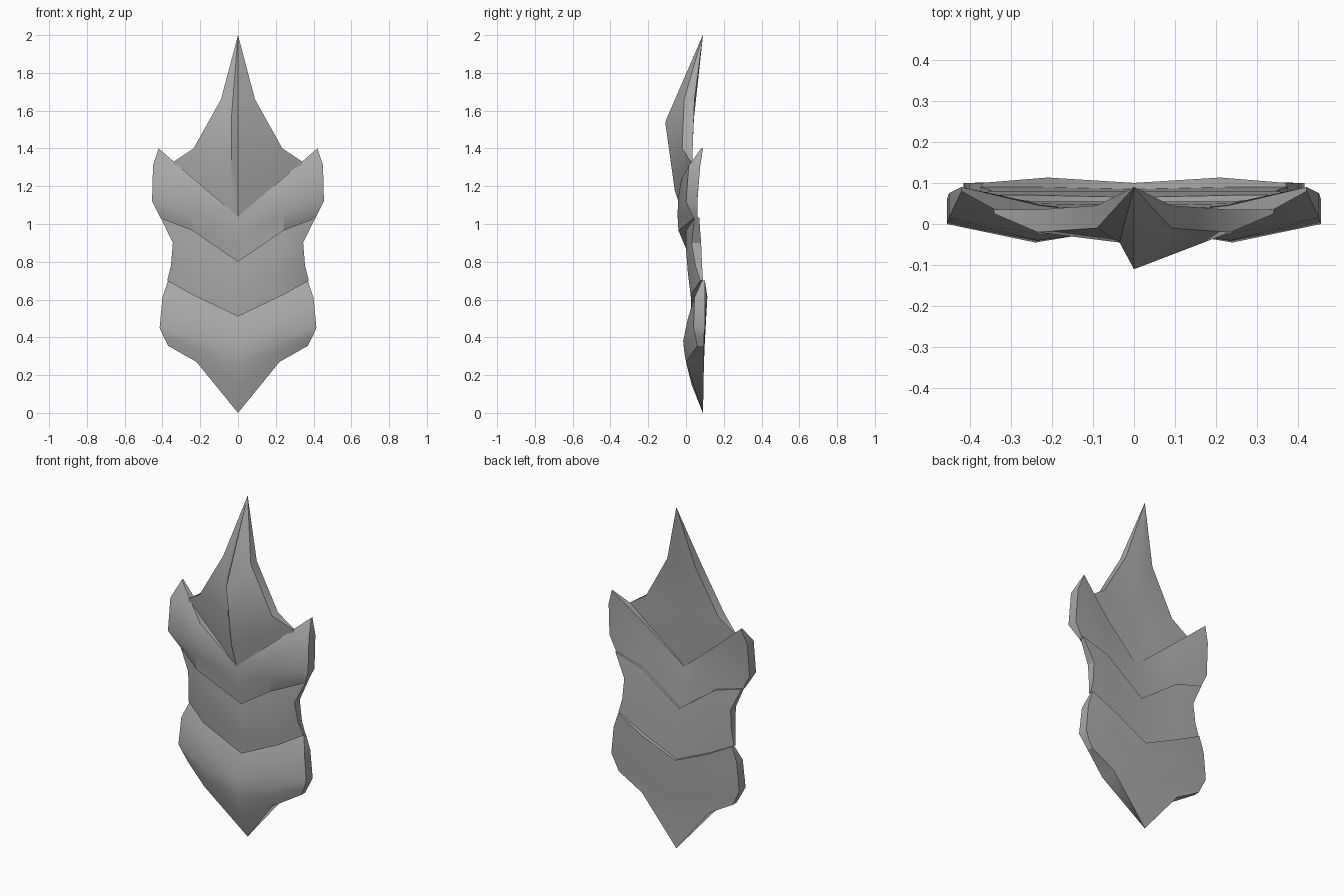
import bpy
import math

cube = bpy.data.objects.get("Cube")
if cube:
    bpy.data.objects.remove(cube, do_unlink=True)

grey = bpy.data.materials.new("plain grey")
grey.use_nodes = True
colour = (0.4, 0.4, 0.4, 1)
grey.diffuse_color = colour
grey.node_tree.nodes["Principled BSDF"].inputs["Base Color"].default_value = colour


def plate(name, *columns, mirrored=True):
    """Shell from columns running towards +x, each a list of
    (x, z, front y, back y) from top to bottom."""
    rows, n = len(columns[0]), len(columns)
    points = [p for col in columns for p in col]
    total = len(points)
    verts = [(x, f, z) for x, z, f, b in points]
    verts += [(x, b, z) for x, z, f, b in points]
    faces = []
    for c in range(n - 1):
        for r in range(rows - 1):
            a, d = c * rows + r, (c + 1) * rows + r
            quad = (a, a + 1, d + 1, d)
            faces.append(quad)
            faces.append(tuple(i + total for i in reversed(quad)))
    # Rim along the top, outer side and bottom, and the other side if not mirrored
    rim = [c * rows for c in range(n)]
    rim += [(n - 1) * rows + r for r in range(1, rows)]
    rim += [c * rows + rows - 1 for c in reversed(range(n - 1))]
    if not mirrored:
        rim += list(reversed(range(rows - 1)))
    for a, b in zip(rim, rim[1:]):
        faces.append((a, b, b + total, a + total))
    mesh = bpy.data.meshes.new(name)
    mesh.from_pydata(verts, [], faces)
    mesh.materials.append(grey)
    obj = bpy.data.objects.new(name, mesh)
    bpy.context.collection.objects.link(obj)
    if mirrored:
        obj.modifiers.new("mirror", 'MIRROR').use_clip = True
    bpy.ops.object.select_all(action='DESELECT')
    obj.select_set(True)
    bpy.context.view_layer.objects.active = obj
    bpy.ops.object.shade_smooth_by_angle(angle=math.radians(30))


# Pointed top blade: one broad flank, and one that drops steeply from the ridge
tip = (0, 2, .089, .09)
edge = [(.09, 1.66, -.01, .045), (.235, 1.4, -.02, .035),
        (.34, 1.33, .025, .035), (.34, 1.22, .02, .035)]
plate("top_blade",
      [tip] + [(-x, z, f, b) for x, z, f, b in edge],
      [tip, (-.035, 1.56, -.045, .042), (-.035, 1.36, -.045, .032), (-.035, 1.18, -.03, .026), (-.035, 1, 0, .01)],
      [tip, (0, 1.54, -.11, .04), (0, 1.36, -.085, .03), (0, 1.18, -.06, .024), (0, 1, 0, .01)],
      [tip] + edge, mirrored=False)

# Winged upper band
plate("upper_band",
      [(0, 1.04, -.012, .018), (0, .97, -.005, .03), (0, .88, .015, .045), (0, .8, .03, .055)],
      [(.23, 1.235, -.025, .045), (.235, 1.15, -.04, .05), (.24, 1.05, -.045, .055), (.24, .965, -.04, .055)],
      [(.42, 1.4, .08, .09), (.45, 1.31, .015, .075), (.455, 1.12, 0, .06), (.41, 1.03, .04, .06)])

# Narrow middle band
plate("middle_band",
      [(0, .81, .04, .065), (0, .74, .03, .07), (0, .62, .025, .08), (0, .51, .03, .085)],
      [(.24, .985, 0, .07), (.24, .87, 0, .08), (.24, .74, .01, .085), (.24, .625, .025, .09)],
      [(.41, 1.035, .045, .07), (.345, .9, .03, .08), (.355, .78, .05, .085), (.375, .7, .075, .09)])

# Lower band ending in a point
plate("lower_band",
      [(0, .52, .042, .1), (0, .38, -.01, .1), (0, .28, 0, .095), (0, .15, .03, .09), (0, 0, .089, .09)],
      [(.21, .615, .045, .113), (.21, .5, .01, .105), (.215, .38, -.015, .1), (.22, .33, -.01, .095), (.22, .27, 0, .095)],
      [(.37, .7, .084, .1), (.4, .61, .045, .1), (.415, .45, .04, .1), (.395, .405, .05, .095), (.37, .355, .06, .095)])
